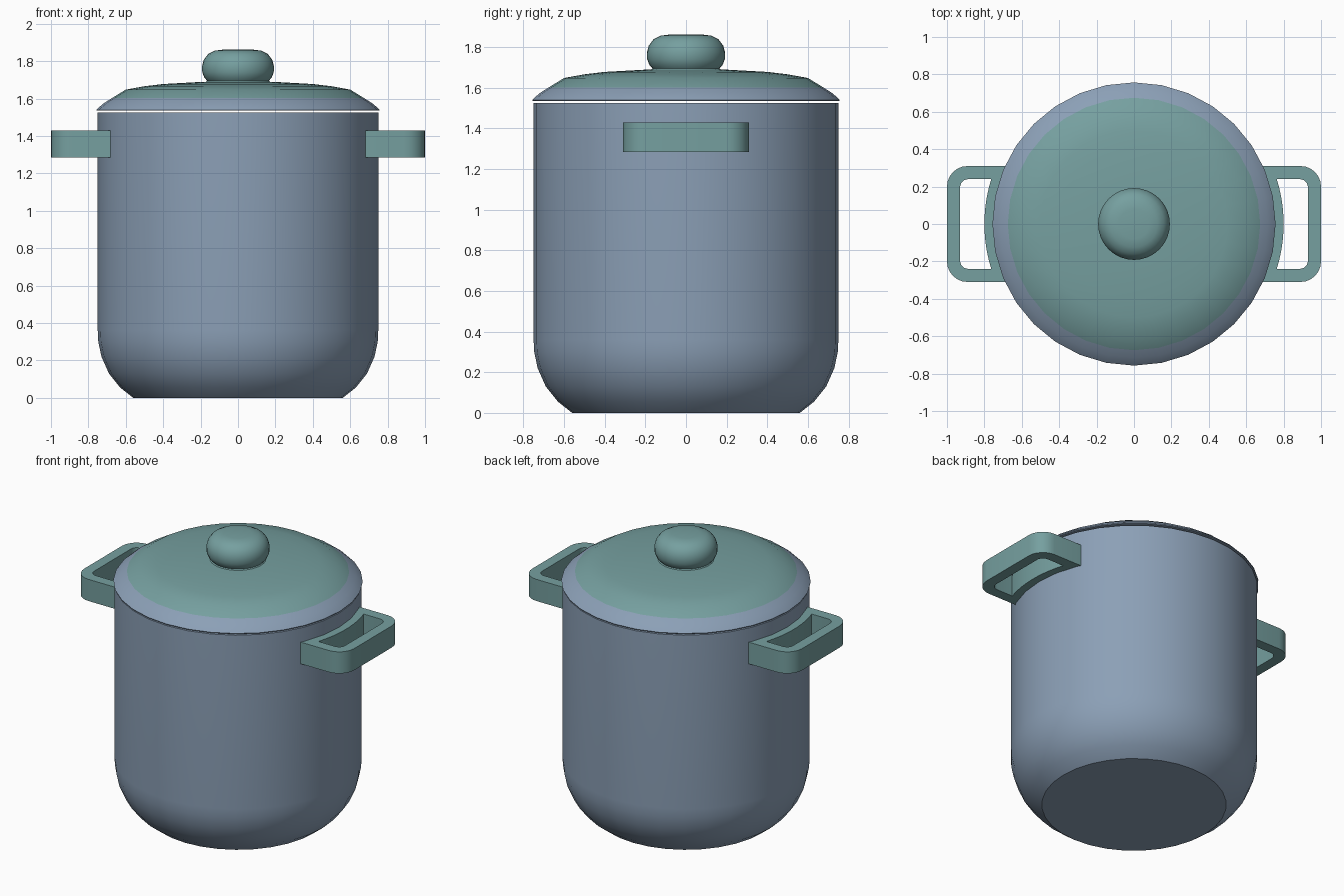
import bpy, bmesh, math

if "Cube" in bpy.data.objects:
    bpy.data.objects.remove(bpy.data.objects["Cube"])


def material(name, rgb):
    m = bpy.data.materials.new(name)
    m.diffuse_color = (*rgb, 1)
    m.use_nodes = True
    m.node_tree.nodes["Principled BSDF"].inputs["Base Color"].default_value = m.diffuse_color
    return m


STEEL = material("blue_grey", (0.26, 0.35, 0.47))
GREEN = material("soft_teal", (0.18, 0.35, 0.35))


def finish(bm, name, mats, angle=35):
    bmesh.ops.remove_doubles(bm, verts=bm.verts, dist=1e-5)
    bmesh.ops.recalc_face_normals(bm, faces=bm.faces)
    me = bpy.data.meshes.new(name)
    bm.to_mesh(me)
    bm.free()
    for m in mats:
        me.materials.append(m)
    ob = bpy.data.objects.new(name, me)
    bpy.context.collection.objects.link(ob)
    bpy.ops.object.select_all(action='DESELECT')
    ob.select_set(True)
    bpy.context.view_layer.objects.active = ob
    bpy.ops.object.shade_smooth_by_angle(angle=math.radians(angle))
    return ob


def lathe(name, profile, mats, rule=None, n=32):
    """Revolve (radius, z) points around z; zero radius ends close the shape."""
    bm = bmesh.new()
    rings = []
    for r, z in profile:
        if r == 0:
            rings.append([bm.verts.new((0, 0, z))] * n)
        else:
            rings.append([bm.verts.new((r * math.cos(2 * math.pi * i / n),
                                        r * math.sin(2 * math.pi * i / n), z))
                          for i in range(n)])
    for a, b in zip(rings, rings[1:]):
        for i in range(n):
            j = (i + 1) % n
            f = bm.faces.new(list(dict.fromkeys((a[i], a[j], b[j], b[i]))))
            if rule:
                f.material_index = rule(f.calc_center_median())
    return finish(bm, name, mats)


# Hollow pot with rounded bottom
lathe("pot_body", [(0, 0), (0.56, 0), (0.63, 0.055), (0.69, 0.13), (0.73, 0.22),
                   (0.747, 0.3), (0.75, 0.36), (0.75, 1.525), (0.71, 1.525),
                   (0.71, 0.36), (0.66, 0.17), (0.54, 0.05), (0, 0.05)], [STEEL])

# Domed lid: steel rim, teal centre
lathe("lid", [(0, 1.535), (0.755, 1.535), (0.757, 1.54), (0.745, 1.552), (0.715, 1.577),
              (0.675, 1.602), (0.6, 1.648), (0.5, 1.666), (0.4, 1.678),
              (0.2, 1.689), (0, 1.69)], [STEEL, GREEN],
      lambda c: 1 if c.z > 1.61 else 0)

# Lid knob
lathe("lid_knob", [(0, 1.68), (0.18, 1.68), (0.165, 1.695), (0.18, 1.712), (0.191, 1.74),
                   (0.192, 1.775), (0.183, 1.808), (0.16, 1.838), (0.125, 1.856),
                   (0.08, 1.862), (0, 1.863)], [GREEN])


def handle_loop(radius, x_max, y_max, corner):
    """Outline hugging the pot on one side, rounded corners on the other."""
    a = math.asin(y_max / radius)
    pts = [(radius * math.cos(t), radius * math.sin(t))
           for t in (a - 2 * a * i / 12 for i in range(13))]
    for sign, start in ((-1, -90), (1, 0)):
        for i in range(7):
            t = math.radians(start + 15 * i)
            pts.append((x_max - corner + corner * math.cos(t),
                        sign * (y_max - corner) + corner * math.sin(t)))
    return pts


# Loop handles on both sides
for side, name in ((1, "right_handle"), (-1, "left_handle")):
    bm = bmesh.new()
    loops = []
    for pts, z in ((handle_loop(0.745, 1.0, 0.31, 0.11), 1.285),
                   (handle_loop(0.745, 1.0, 0.31, 0.11), 1.43),
                   (handle_loop(0.80, 0.93, 0.24, 0.045), 1.43),
                   (handle_loop(0.80, 0.93, 0.24, 0.045), 1.285)):
        loops.append([bm.verts.new((side * x, y, z)) for x, y in pts])
    for k in range(4):
        p, q = loops[k], loops[(k + 1) % 4]
        for i in range(len(p)):
            j = (i + 1) % len(p)
            bm.faces.new((p[i], p[j], q[j], q[i]))
    finish(bm, name, [GREEN])
